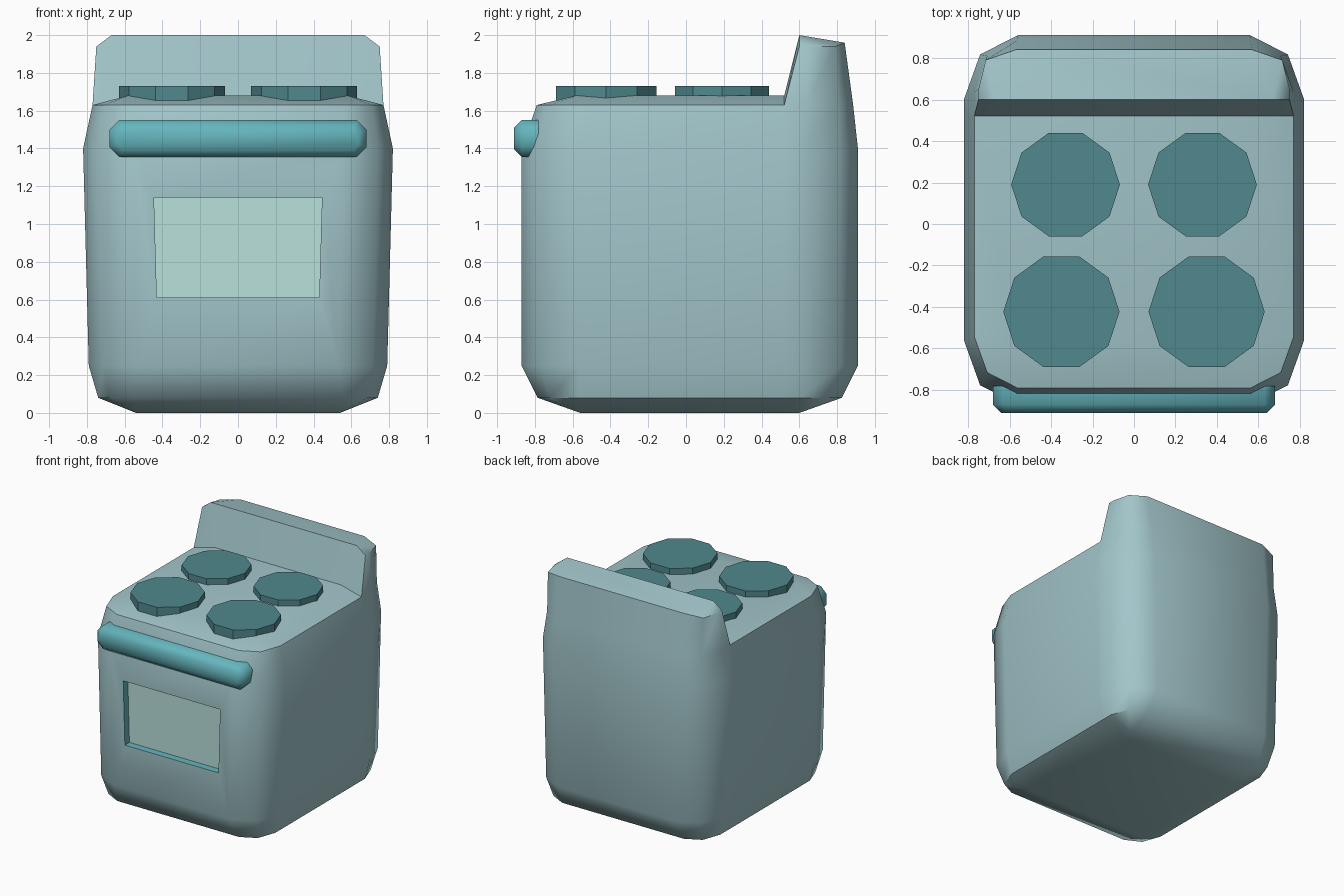
import bpy, bmesh, math

if "Cube" in bpy.data.objects:
    bpy.data.objects.remove(bpy.data.objects["Cube"])


def material(name, color):
    m = bpy.data.materials.new(name)
    m.diffuse_color = (*color, 1)
    m.use_nodes = True
    m.node_tree.nodes["Principled BSDF"].inputs["Base Color"].default_value = m.diffuse_color
    return m


ENAMEL = material("enamel", (0.36, 0.56, 0.59))
TEAL = material("teal", (0.13, 0.46, 0.51))
PLATE = material("hot_plate", (0.08, 0.25, 0.27))
GLASS = material("glass", (0.48, 0.75, 0.71))


def finish(bm, name, mats, angle):
    bmesh.ops.remove_doubles(bm, verts=bm.verts, dist=0.0005)
    bmesh.ops.recalc_face_normals(bm, faces=bm.faces)
    me = bpy.data.meshes.new(name)
    bm.to_mesh(me)
    bm.free()
    ob = bpy.data.objects.new(name, me)
    bpy.context.collection.objects.link(ob)
    for m in mats:
        me.materials.append(m)
    bpy.ops.object.select_all(action='DESELECT')
    ob.select_set(True)
    bpy.context.view_layer.objects.active = ob
    bpy.ops.object.shade_smooth_by_angle(angle=math.radians(angle))
    return ob


# Oven body: rounded rings stacked upward, with a foot point at FOOT on each side
FOOT = 0.52
bm = bmesh.new()


def V(x, y, z):
    return bm.verts.new((x, y, z))


def ring(z, x, yf, yb, k):
    cx, cy = 0.26 * k, 0.31 * k
    corner = [(0, cy), (0.3 * cx, 0.3 * cy), (cx, 0)]
    back = [(x, FOOT)] + [(x - a, yb - b) for a, b in corner]
    front = [(x - a, yf + b) for a, b in corner]
    pts = back + [(-a, b) for a, b in reversed(back)]
    pts += [(-a, b) for a, b in front] + list(reversed(front))
    return [V(a, b, z) for a, b in pts]


rings = [ring(*r) for r in ((0, 0.54, -0.56, 0.60, 0),
                            (0.08, 0.74, -0.785, 0.825, 0.7),
                            (0.25, 0.79, -0.87, 0.91, 1),
                            (1.40, 0.82, -0.87, 0.91, 1),
                            (1.63, 0.77, -0.79, 0.885, 0.8))]
n = len(rings[0])
for level, (lo, hi) in enumerate(zip(rings, rings[1:])):
    for i in range(n):
        if (level, i) != (2, 10):          # front panel is left open for the window
            j = (i + 1) % n
            bm.faces.new((lo[i], lo[j], hi[j], hi[i]))
bm.faces.new(rings[0])

# Window recess in the front panel
outer = [rings[2][10], rings[2][11], rings[3][11], rings[3][10]]
hole = [(-0.43, 0.61), (0.43, 0.61), (0.445, 1.14), (-0.445, 1.14)]
rim = [V(x, -0.87, z) for x, z in hole]
deep = [V(x, -0.81, z) for x, z in hole]
for i in range(4):
    j = (i + 1) % 4
    bm.faces.new((outer[i], outer[j], rim[j], rim[i]))
    bm.faces.new((rim[i], rim[j], deep[j], deep[i])).material_index = 1
bm.faces.new(deep).material_index = 2

# Cooktop surface
r = rings[-1]
lf, fl, fr, rf = [V(x, y, 1.68) for x, y in
                  ((-0.58, FOOT), (-0.58, -0.58), (0.58, -0.58), (0.58, FOOT))]
for f in ((r[7], r[8], fl, lf), (r[8], r[9], fl), (r[9], r[10], fl),
          (r[10], r[11], fr, fl), (r[11], r[12], fr), (r[12], r[13], fr),
          (r[13], r[0], rf, fr), (lf, fl, fr, rf)):
    bm.faces.new(f)

# Raised back panel
half = [(0.75, 0.60, 1.94), (0.75, 0.65, 1.94), (0.715, 0.79, 1.94), (0.57, 0.84, 1.96)]
u = [V(*p) for p in half] + [V(-x, y, z) for x, y, z in reversed(half)]
t0, t1 = V(0.67, 0.60, 2.0), V(-0.67, 0.60, 2.0)
for i in range(7):
    bm.faces.new((r[i], r[i + 1], u[i + 1], u[i]))
for f in ((r[0], u[0], t0, rf), (rf, t0, t1, lf), (lf, t1, u[7], r[7]), (t0, u[3], u[4], t1)):
    bm.faces.new(f)
for i in range(3):
    bm.faces.new((t0, u[i], u[i + 1]))
    bm.faces.new((t1, u[7 - i], u[6 - i]))
finish(bm, "oven_body", (ENAMEL, TEAL, GLASS), 50)

# Door handle: chamfered bar with a bevelled front
bm = bmesh.new()
loops = []
for y, d in ((-0.78, 0), (-0.87, 0), (-0.91, 0.04)):
    x, z, c = 0.68 - d, 0.0975 - d, 0.05 - d * 0.5
    pts = [(x, z - c), (x - c, z), (c - x, z), (-x, z - c),
           (-x, c - z), (c - x, -z), (x - c, -z), (x, c - z)]
    loops.append([bm.verts.new((a, y, 1.4525 + b)) for a, b in pts])
for a, b in zip(loops, loops[1:]):
    for i in range(8):
        j = (i + 1) % 8
        bm.faces.new((a[i], a[j], b[j], b[i]))
bm.faces.new(loops[0])
bm.faces.new(loops[-1])
finish(bm, "door_handle", (TEAL,), 50)

# Four ten-sided hot plates
for label, x, y, rad in (("rear", 0.33, 0.19, 0.262), ("front", 0.35, -0.423, 0.28)):
    for side, s in (("left", -1), ("right", 1)):
        bm = bmesh.new()
        lo, hi = [[bm.verts.new((s * (x + rad * math.cos(i * math.tau / 10)),
                                 y + rad * math.sin(i * math.tau / 10), z))
                   for i in range(10)] for z in (1.645, 1.73)]
        for i in range(10):
            j = (i + 1) % 10
            bm.faces.new((lo[i], lo[j], hi[j], hi[i]))
        bm.faces.new(lo)
        bm.faces.new(hi)
        finish(bm, f"{label}_{side}_hot_plate", (PLATE,), 20)
